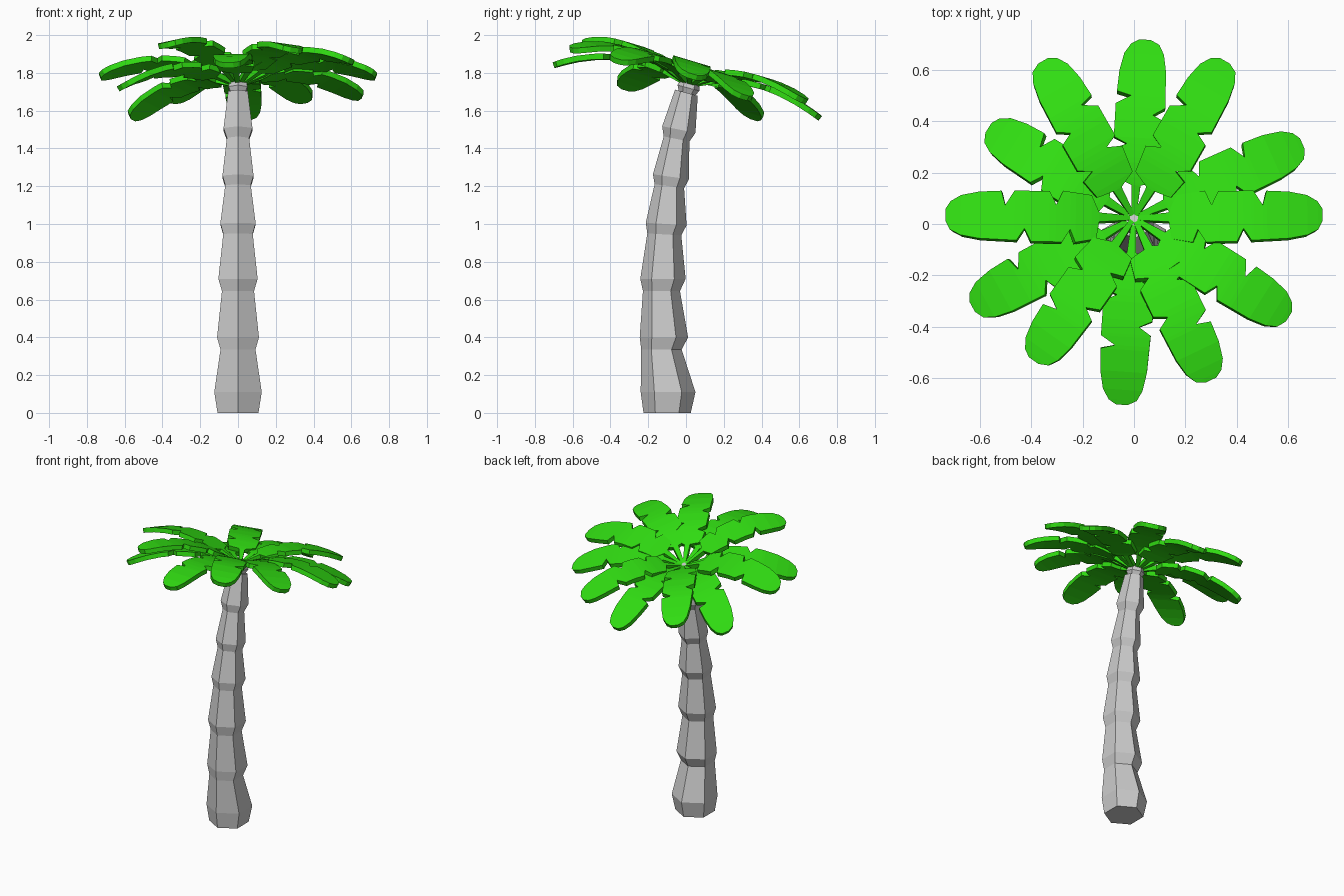
import bpy, bmesh, math
from mathutils import Vector

if "Cube" in bpy.data.objects:
    bpy.data.objects.remove(bpy.data.objects["Cube"])

green = bpy.data.materials.new("leaf_green")
green.diffuse_color = (0.03, 0.72, 0.006, 1)
green.use_nodes = True
green.node_tree.nodes["Principled BSDF"].inputs["Base Color"].default_value = green.diffuse_color


def make_object(name, bm, mat=None):
    bmesh.ops.recalc_face_normals(bm, faces=bm.faces)
    me = bpy.data.meshes.new(name)
    bm.to_mesh(me)
    bm.free()
    ob = bpy.data.objects.new(name, me)
    bpy.context.collection.objects.link(ob)
    if mat:
        me.materials.append(mat)
    return ob


def hex_loft(name, rings):
    """Six-sided loft through rings of (height, y centre, radius, slope along y)."""
    bm = bmesh.new()
    loops = []
    for z, yc, r, slope in rings:
        loop = []
        for i in range(6):
            a = math.radians(30 + 60 * i)
            dy = r * math.sin(a)
            loop.append(bm.verts.new((r * math.cos(a), yc + dy, z + slope * dy)))
        loops.append(loop)
    for a, b in zip(loops, loops[1:]):
        for i in range(6):
            j = (i + 1) % 6
            bm.faces.new((a[i], a[j], b[j], b[i]))
    bm.faces.new(loops[0][::-1])
    bm.faces.new(loops[-1])
    return make_object(name, bm)


# Leaning trunk made of stacked flared segments
hex_loft("trunk", [
    (0.0, -0.10, 0.125, 0), (0.11, -0.095, 0.145, 0),
    (0.335, -0.13, 0.107, 0), (0.40, -0.117, 0.128, 0),
    (0.645, -0.13, 0.098, 0), (0.71, -0.122, 0.12, 0),
    (0.945, -0.115, 0.09, -0.06), (1.0, -0.105, 0.108, -0.06),
    (1.20, -0.088, 0.078, -0.14), (1.25, -0.08, 0.095, -0.14),
    (1.45, -0.05, 0.068, -0.2), (1.50, -0.038, 0.088, -0.2),
    (1.695, 0.002, 0.06, -0.27)])

# Small knob where the leaves meet
hex_loft("crown_knob", [
    (1.69, 0.005, 0.042, -0.27), (1.72, 0.013, 0.058, -0.27),
    (1.745, 0.019, 0.052, -0.27), (1.76, 0.022, 0.034, -0.27)])

# Leaf outline: (distance along leaf, half width) for each notched side
SIDE_A = [(0.02, 0.009), (0.14, 0.018), (0.17, 0.085), (0.28, 0.10), (0.305, 0.045),
          (0.33, 0.097), (0.465, 0.097), (0.50, 0.04), (0.515, 0.095), (0.60, 0.09),
          (0.67, 0.075), (0.71, 0.05), (0.728, 0.02)]
SIDE_B = [(0.02, 0.009), (0.14, 0.018), (0.15, 0.085), (0.23, 0.10), (0.25, 0.05),
          (0.28, 0.10), (0.40, 0.10), (0.425, 0.05), (0.455, 0.097), (0.60, 0.092),
          (0.67, 0.08), (0.71, 0.06), (0.728, 0.025)]


def width_at(side, u):
    for (u0, w0), (u1, w1) in zip(side, side[1:]):
        if u <= u1:
            return w0 + (w1 - w0) * max(0, u - u0) / (u1 - u0)
    return side[-1][1]


def make_leaf(name, tip, flip):
    """Arched, notched leaf from the crown to its tip."""
    base = Vector((0, 0.02, 1.735))
    tip = Vector(tip)
    flat = (tip - base).xy.normalized()
    across = Vector((-flat.y, flat.x, -0.3 * flat.x))
    left, right = (SIDE_B, SIDE_A) if flip else (SIDE_A, SIDE_B)
    bm = bmesh.new()
    rows = []
    for u in sorted({p[0] for p in SIDE_A + SIDE_B}):
        t = u / 0.728
        mid = base.lerp(tip, t) + Vector((0, 0, 0.36 * t * (1 - t)))
        rows.append([bm.verts.new(mid + across * width_at(left, u)),
                     bm.verts.new(mid),
                     bm.verts.new(mid - across * width_at(right, u))])
    for a, b in zip(rows, rows[1:]):
        for i in range(2):
            bm.faces.new((a[i], a[i + 1], b[i + 1], b[i]))
    ob = make_object(name, bm, green)
    mod = ob.modifiers.new("thickness", 'SOLIDIFY')
    mod.thickness = 0.03
    mod.offset = 0


# Twelve leaves around the crown, which tips down towards the back
TIPS = [(0.04, 0.71, 1.56), (0.35, 0.63, 1.65), (0.65, 0.31, 1.67), (0.73, 0.035, 1.78),
        (0.60, -0.36, 1.86), (0.30, -0.605, 1.92), (-0.05, -0.70, 1.84), (-0.39, -0.53, 1.945),
        (-0.625, -0.32, 1.72), (-0.73, 0.035, 1.78), (-0.56, 0.37, 1.56), (-0.35, 0.63, 1.65)]
for i, tip in enumerate(TIPS):
    make_leaf(f"leaf_{i + 1}", tip, tip[0] < 0)
